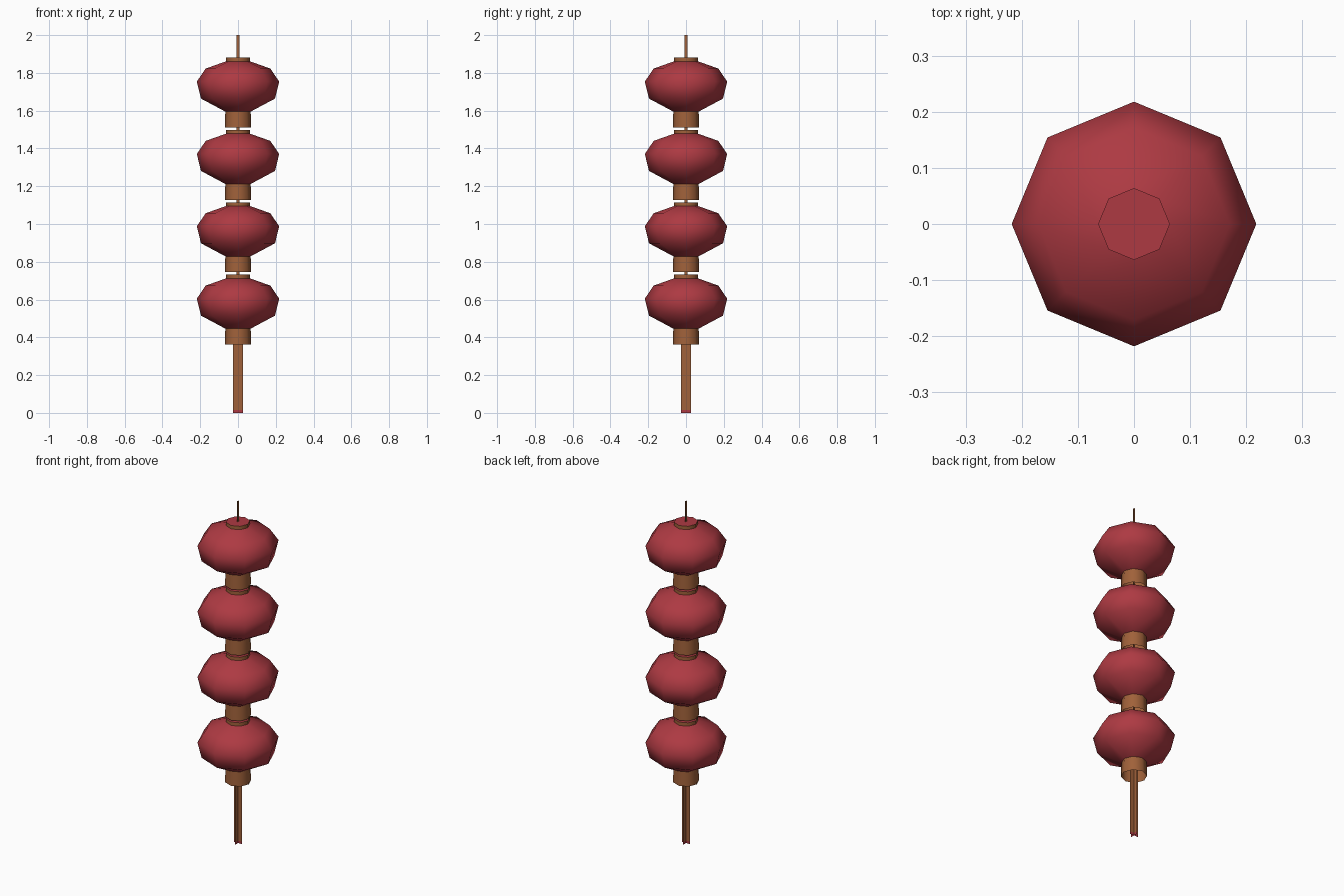
import bpy, math

if "Cube" in bpy.data.objects:
    bpy.data.objects.remove(bpy.data.objects["Cube"])


def material(name, rgb):
    m = bpy.data.materials.new(name)
    m.diffuse_color = (*rgb, 1)
    m.use_nodes = True
    m.node_tree.nodes["Principled BSDF"].inputs["Base Color"].default_value = m.diffuse_color
    return m


RED = material("lantern red", (0.42, 0.042, 0.055))
BROWN = material("golden brown", (0.35, 0.12, 0.042))
SIDES = 8


def make_object(name, verts, faces, mats):
    me = bpy.data.meshes.new(name)
    me.from_pydata(verts, [], faces)
    for m in mats:
        me.materials.append(m)
    ob = bpy.data.objects.new(name, me)
    bpy.context.collection.objects.link(ob)
    return ob


def lathe(name, profile, mats, cap_top=False, smooth=True):
    """Octagonal revolve of (radius, z) points listed from bottom to top."""
    verts = [(r * math.cos(k * math.tau / SIDES), r * math.sin(k * math.tau / SIDES), z)
             for r, z in profile for k in range(SIDES)]
    faces = [(i * SIDES + k, i * SIDES + (k + 1) % SIDES,
              (i + 1) * SIDES + (k + 1) % SIDES, (i + 1) * SIDES + k)
             for i in range(len(profile) - 1) for k in range(SIDES)]
    if cap_top:
        n = (len(profile) - 1) * SIDES
        faces.append(tuple(range(n, n + SIDES)))
    ob = make_object(name, verts, faces, mats)
    for p in ob.data.polygons:
        p.use_smooth = smooth and len(p.vertices) == 4
    return ob


def crossed_strips(name, half, levels, mats):
    """Two flat strips crossing at right angles, split at the given heights."""
    verts, faces = [], []
    for dx, dy in ((half, 0), (0, half)):
        base = len(verts)
        for z in levels:
            verts += [(-dx, -dy, z), (dx, dy, z)]
        for i in range(len(levels) - 1):
            a = base + 2 * i
            faces.append((a, a + 1, a + 3, a + 2))
    return make_object(name, verts, faces, mats)


# four stacked lanterns: red body, brown rim with red lid, open brown collar
for n in range(4):
    top = 0.732 + 0.383 * n
    lathe(f"lantern_body_{n + 1}",
          [(0.067, top - 0.286), (0.196, top - 0.217), (0.218, top - 0.127),
           (0.171, top - 0.058), (0.064, top - 0.02)], [RED])
    rim = lathe(f"lantern_rim_{n + 1}", [(0.064, top - 0.024), (0.064, top)],
                [BROWN, RED], cap_top=True)
    rim.data.polygons[-1].material_index = 1
    lathe(f"lantern_collar_{n + 1}",
          [(0.070, top - 0.370), (0.067, top - 0.284)], [BROWN])

# hanging cord through the whole string
crossed_strips("cord", 0.007, [0.40, 2.0], [BROWN])

# tassel with a red tip
tassel = crossed_strips("tassel", 0.026, [0.0, 0.015, 0.45], [BROWN, RED])
for p in tassel.data.polygons:
    if p.center.z < 0.015:
        p.material_index = 1
